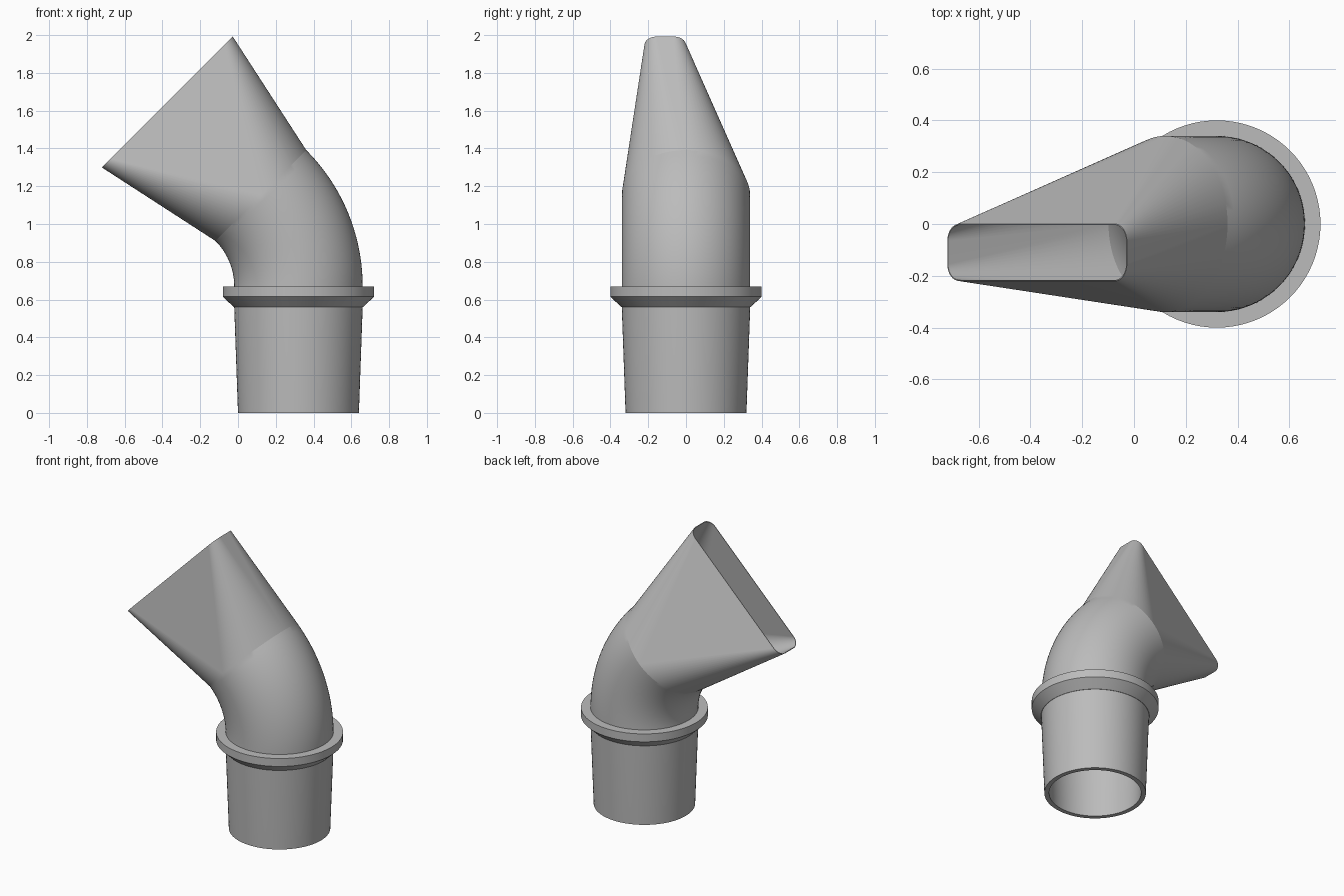
import bpy, bmesh
from math import sin, cos, pi, radians
from mathutils import Vector

cube = bpy.data.objects.get("Cube")
if cube:
    bpy.data.objects.remove(cube)

grey = bpy.data.materials.new("plain grey")
grey.use_nodes = True
colour = (0.5, 0.5, 0.5, 1)
grey.diffuse_color = colour
grey.node_tree.nodes["Principled BSDF"].inputs["Base Color"].default_value = colour

STEPS = 20           # segments in each quarter turn
AXIS_X = 0.32        # centre of the straight socket
BEND_R = 0.68        # radius of the elbow's centre line
BEND_Z = 0.67        # height where the elbow starts
BEND = radians(45)
Y = Vector((0, 1, 0))


def section(centre, u, half_u, half_v, corner):
    """Rounded rectangle across the path; a circle when all sizes match."""
    ring = []
    for q, (su, sv) in enumerate([(1, 1), (-1, 1), (-1, -1), (1, -1)]):
        for i in range(STEPS + 1):
            a = (q + i / STEPS) * pi / 2
            ring.append(centre + u * (su * (half_u - corner) + corner * cos(a))
                        + Y * (sv * (half_v - corner) + corner * sin(a)))
    return ring


def circle(z, r):
    return section(Vector((AXIS_X, 0, z)), Vector((1, 0, 0)), r, r, r)


def skin(name, rings):
    """Join a closed loop of sections into a solid shell."""
    bm = bmesh.new()
    loops = [[bm.verts.new(p) for p in ring] for ring in rings]
    for a, b in zip(loops, loops[1:] + loops[:1]):
        for i in range(len(a)):
            j = (i + 1) % len(a)
            bm.faces.new((a[i], a[j], b[j], b[i]))
    bmesh.ops.remove_doubles(bm, verts=bm.verts, dist=1e-5)
    bmesh.ops.recalc_face_normals(bm, faces=bm.faces)
    mesh = bpy.data.meshes.new(name)
    bm.to_mesh(mesh)
    bm.free()
    mesh.materials.append(grey)
    obj = bpy.data.objects.new(name, mesh)
    bpy.context.collection.objects.link(obj)
    bpy.ops.object.select_all(action="DESELECT")
    obj.select_set(True)
    bpy.context.view_layer.objects.active = obj
    bpy.ops.object.shade_smooth_by_angle(angle=radians(9))
    mod = obj.modifiers.new("even shading", "WEIGHTED_NORMAL")
    mod.keep_sharp = True


def pipe(wall, lip):
    """Sections of one surface: tapered socket, elbow, flattened nozzle."""
    r = 0.34 - wall
    rings = [circle(0, 0.32 - wall), circle(0.56, r)]
    pivot = Vector((AXIS_X - BEND_R, 0, BEND_Z))
    for i in range(STEPS + 1):
        t = BEND * i / STEPS
        u = Vector((cos(t), 0, sin(t)))
        rings.append(section(pivot + u * BEND_R, u, r, r, r))
    along = Vector((-sin(BEND), 0, cos(BEND)))
    mouth = pivot + u * BEND_R + along * 0.70 - Y * 0.11
    rings.append(section(mouth, u, 0.49 - lip, 0.11 - lip, 0.065 - lip))
    return rings


# Hollow angled pipe ending in a flat offset slot
skin("nozzle_pipe", pipe(0, 0) + pipe(0.03, 0.004)[::-1])

# Collar with a chamfered underside
skin("collar", [circle(z, r) for z, r in
                [(0.56, 0.335), (0.56, 0.342), (0.615, 0.40), (0.67, 0.40), (0.67, 0.335)]])
